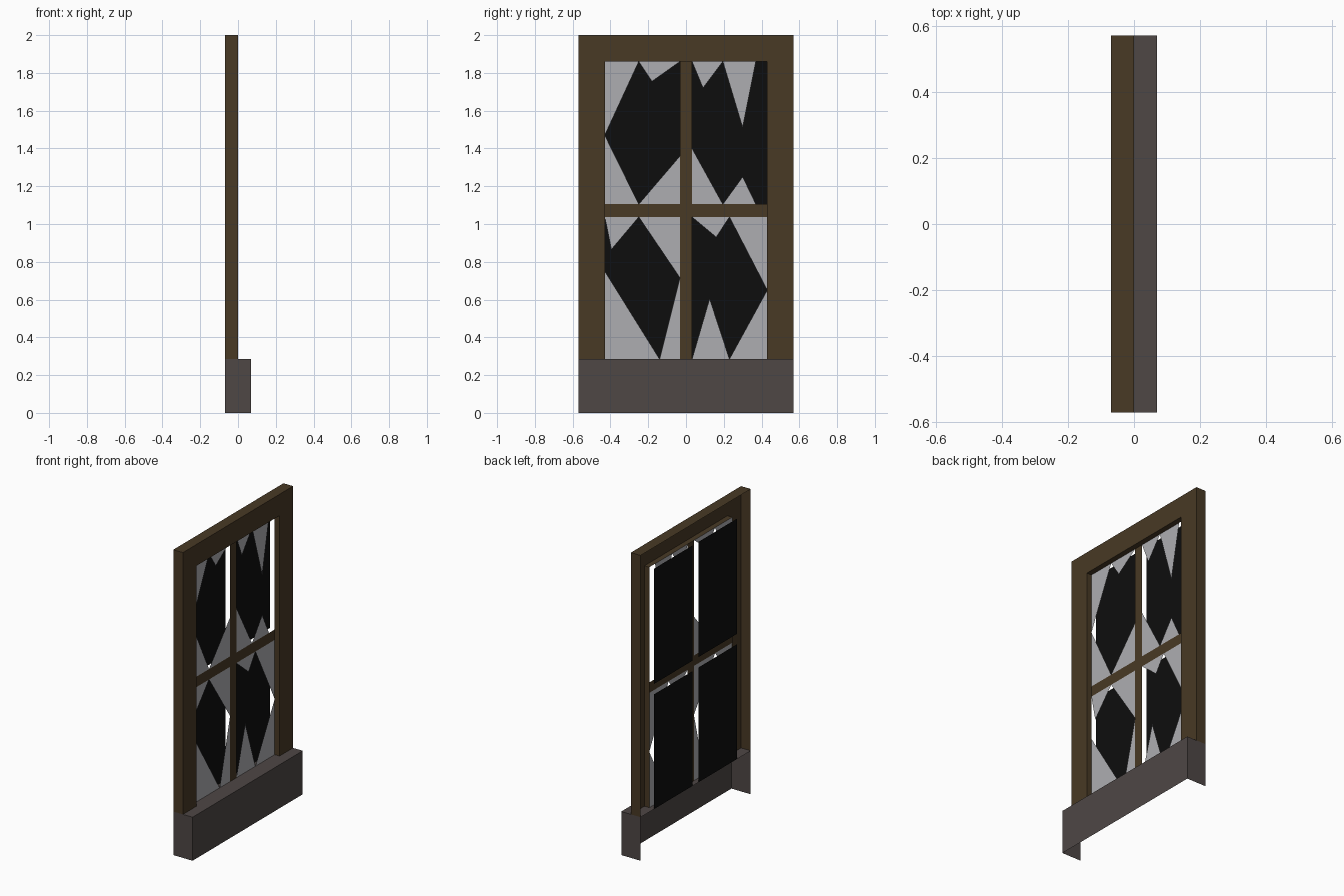
import bpy, bmesh

if "Cube" in bpy.data.objects:
    bpy.data.objects.remove(bpy.data.objects["Cube"])

BACK, GLASS, FRONT, SILL = -0.07, -0.035, 0.0, 0.07   # depth planes along x
W, IN, BAR = 0.57, 0.43, 0.032                         # half widths along y
BASE, LOW_TOP, UP_BOT, HEAD, TOP = 0.285, 1.037, 1.105, 1.86, 2.0


def material(name, rgb):
    m = bpy.data.materials.new(name)
    m.diffuse_color = (*rgb, 1)
    m.use_nodes = True
    m.node_tree.nodes["Principled BSDF"].inputs["Base Color"].default_value = m.diffuse_color
    return m


wood = material("wood", (0.065, 0.041, 0.018))
stone = material("stone", (0.077, 0.063, 0.060))
glass = material("glass", (0.42, 0.42, 0.44))
dark = material("dark", (0.004, 0.004, 0.004))


def build(name, bm, mat):
    me = bpy.data.meshes.new(name)
    bm.to_mesh(me)
    bm.free()
    me.materials.append(mat)
    ob = bpy.data.objects.new(name, me)
    bpy.context.collection.objects.link(ob)
    return ob


def panel(bm, x, pts):
    """Flat polygon in the yz plane, facing +x."""
    area = sum(a[0] * b[1] - b[0] * a[1] for a, b in zip(pts, pts[1:] + pts[:1]))
    if area < 0:
        pts = pts[::-1]
    bm.faces.new([bm.verts.new((x, y, z)) for y, z in pts])


def rect(y0, y1, z0, z1):
    return [(y0, z0), (y1, z0), (y1, z1), (y0, z1)]


# Frame: open-backed arch of outer side, front face and inner reveal
bm = bmesh.new()
rows = []
for x, w, top in ((BACK, W, TOP), (FRONT, W, TOP), (FRONT, IN, HEAD), (GLASS, IN, HEAD)):
    rows.append([bm.verts.new((x, y, z)) for y, z in
                 ((-w, BASE), (-w, top), (w, top), (w, BASE))])
for a, b in zip(rows, rows[1:]):
    for i in range(3):
        bm.faces.new((a[i], b[i], b[i + 1], a[i + 1]))
bmesh.ops.recalc_face_normals(bm, faces=bm.faces)
bm.normal_update()
front = max(bm.faces, key=lambda f: f.calc_center_median().x)
if front.normal.x < 0:
    bmesh.ops.reverse_faces(bm, faces=bm.faces)
build("window_frame", bm, wood)

# Glazing bars: flat cross in the glass plane
bm = bmesh.new()
panel(bm, GLASS, rect(-BAR, BAR, BASE, HEAD))
for s in (-1, 1):
    panel(bm, GLASS, rect(*sorted((s * BAR, s * IN)), LOW_TOP, UP_BOT))
build("glazing_bars", bm, wood)

# Sill: box left open at the back and underneath
bm = bmesh.new()
bmesh.ops.create_cube(bm, size=1)
for v in bm.verts:
    v.co = (v.co.x * (SILL - BACK), v.co.y * 2 * W, (v.co.z + 0.5) * BASE)
bm.normal_update()
hidden = [f for f in bm.faces if f.normal.x < -0.5 or f.normal.z < -0.5]
bmesh.ops.delete(bm, geom=hidden, context='FACES')
build("sill", bm, stone)

# Dark backing behind each of the four panes
bm = bmesh.new()
for y0, y1 in ((-IN, -BAR), (BAR, IN)):
    for z0, z1 in ((BASE, LOW_TOP), (UP_BOT, HEAD)):
        panel(bm, BACK, rect(y0, y1, z0, z1))
build("dark_backing", bm, dark)

# Broken glass shards, one triangle each
B, L, U, H = BASE, LOW_TOP, UP_BOT, HEAD
shards = {
    "upper_left": [[(-IN, 1.47), (-.25, H), (-IN, H)], [(-.25, H), (-.18, 1.755), (-BAR, H)],
                   [(-IN, 1.47), (-IN, U), (-.25, U)], [(-.25, U), (-BAR, U), (-BAR, 1.36)]],
    "upper_right": [[(BAR, H), (.09, 1.72), (.195, H)], [(.195, H), (.30, 1.51), (.37, H)],
                    [(BAR, 1.40), (BAR, U), (.195, U)], [(.195, U), (.37, U), (.30, 1.25)]],
    "lower_left": [[(-IN, L), (-.395, .865), (-.25, L)], [(-.25, L), (-BAR, L), (-BAR, .715)],
                   [(-BAR, .715), (-BAR, B), (-.14, B)], [(-IN, .75), (-IN, B), (-.14, B)]],
    "lower_right": [[(BAR, L), (.16, .93), (.23, L)], [(.23, L), (IN, L), (IN, .65)],
                    [(IN, .65), (IN, B), (.23, B)], [(BAR, B), (.125, .605), (.23, B)]],
}
for name, tris in shards.items():
    bm = bmesh.new()
    for t in tris:
        panel(bm, GLASS, t)
    build("broken_glass_" + name, bm, glass)
